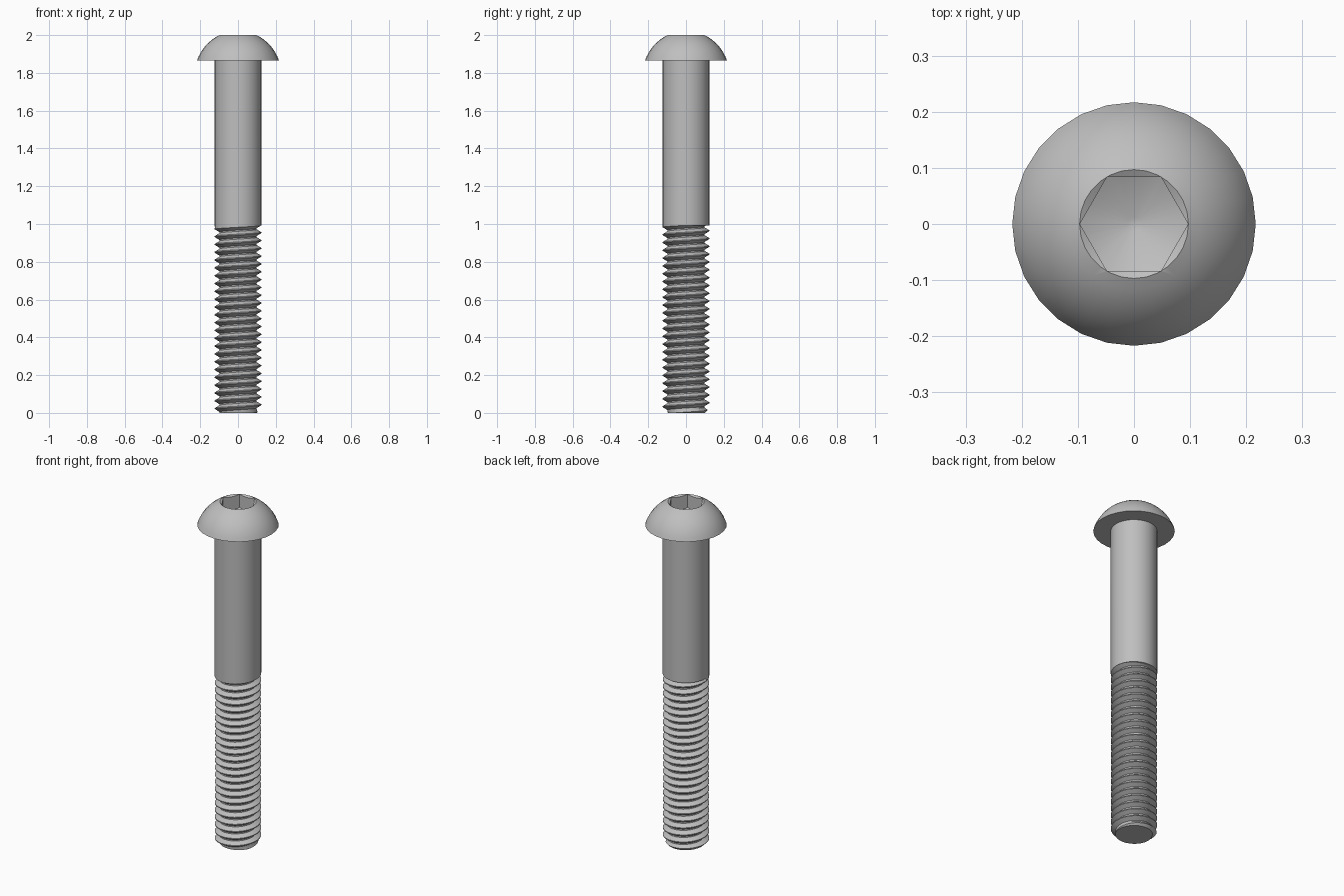
import bpy, bmesh
from math import sin, cos, pi, sqrt, tau, atan2

if "Cube" in bpy.data.objects:
    bpy.data.objects.remove(bpy.data.objects["Cube"], do_unlink=True)

SIDES = 28
PITCH = 0.0414
SHANK_R, ROOT_R = 0.124, 0.099
HEAD_R, HEAD_Z = 0.217, 1.865
SOCKET_R = 0.097
THREAD_TOP = 0.993

steel = bpy.data.materials.new("grey steel")
steel.use_nodes = True
colour = (0.52, 0.52, 0.52, 1)
steel.diffuse_color = colour
steel.node_tree.nodes["Principled BSDF"].inputs["Base Color"].default_value = colour


def finish(name, bm):
    bmesh.ops.recalc_face_normals(bm, faces=bm.faces)
    mesh = bpy.data.meshes.new(name)
    bm.to_mesh(mesh)
    bm.free()
    mesh.materials.append(steel)
    obj = bpy.data.objects.new(name, mesh)
    bpy.context.collection.objects.link(obj)
    return obj


def lathe(name, profile, sides=SIDES):
    """Closed solid turned from (radius, height) points, capped at both ends."""
    bm = bmesh.new()
    rings = [[bm.verts.new((r * cos(tau * i / sides), r * sin(tau * i / sides), z))
              for i in range(sides)] for r, z in profile]
    for a, b in zip(rings, rings[1:]):
        for i in range(sides):
            j = (i + 1) % sides
            bm.faces.new((a[i], a[j], b[j], b[i]))
    bm.faces.new(rings[0])
    bm.faces.new(rings[-1])
    return finish(name, bm)


def activate(obj):
    bpy.ops.object.select_all(action='DESELECT')
    obj.select_set(True)
    bpy.context.view_layer.objects.active = obj


def cut(obj, tool, operation):
    mod = obj.modifiers.new("cut", 'BOOLEAN')
    mod.operation, mod.object, mod.solver = operation, tool, 'EXACT'
    activate(obj)
    bpy.ops.object.modifier_apply(modifier=mod.name)
    bpy.data.objects.remove(tool, do_unlink=True)


# Domed head: arc centred on the axis, from the rim to the flat top
drop = 2 - HEAD_Z
rise = (HEAD_R**2 - SOCKET_R**2 - drop**2) / (2 * drop)
ball = sqrt(HEAD_R**2 + rise**2)
start, end = atan2(rise, HEAD_R), atan2(rise + drop, SOCKET_R)
arc = [start + (end - start) * k / 8 for k in range(9)]
head = lathe("head", [(ball * cos(t), HEAD_Z - rise + ball * sin(t)) for t in arc])

# Hexagonal socket with a drilled conical floor and a countersunk mouth
socket = lathe("socket_cutter", [(SOCKET_R - 0.0005, 1.87), (SOCKET_R - 0.0005, 2.1)], 6)
drill = lathe("drill_cutter", [(0.012, 1.882), (0.1, 1.922), (0.11, 2.2)])
cut(socket, drill, 'INTERSECT')
mouth = lathe("mouth_cutter", [(0.08, 1.99), (SOCKET_R, 2.0), (SOCKET_R, 2.05)])
cut(head, socket, 'DIFFERENCE')
cut(head, mouth, 'DIFFERENCE')

# Plain shank, its lower edge following the thread for half a turn
shank = lathe("shank", [(SHANK_R, THREAD_TOP), (SHANK_R, HEAD_Z)])
for v in shank.data.vertices:
    if v.co.z < 1:
        v.co.z += PITCH * min(0, atan2(v.co.y, v.co.x)) / tau

# Helical thread: flat crest, flank, flat root, flank
tooth = [(SHANK_R - 0.0005, 0), (SHANK_R - 0.0005, 0.12), (ROOT_R, 0.48), (ROOT_R, 0.64)]
bm = bmesh.new()
rows = []
for j in range(28 * SIDES):
    turn = j / SIDES
    row = []
    for r, offset in tooth:
        z = THREAD_TOP + PITCH * (turn - 26 + offset)
        r = min(r, max(0.09, 0.1 + z))
        row.append(bm.verts.new((r * cos(tau * turn), r * sin(tau * turn), z)))
    rows.append(row)
for j in range(len(rows) - SIDES - 1):
    a = rows[j] + [rows[j + SIDES][0]]
    b = rows[j + 1] + [rows[j + 1 + SIDES][0]]
    for k in range(4):
        bm.faces.new((a[k], b[k], b[k + 1], a[k + 1]))

# Trim the thread flat at the tip and just inside the shank
for height, direction in ((0, -1), (THREAD_TOP + 0.004, 1)):
    bmesh.ops.bisect_plane(bm, geom=bm.verts[:] + bm.edges[:] + bm.faces[:],
                           plane_co=(0, 0, height), plane_no=(0, 0, direction),
                           clear_outer=True)
    rim = [e for e in bm.edges if e.is_boundary
           and all(abs(v.co.z - height) < 1e-5 for v in e.verts)]
    bmesh.ops.holes_fill(bm, edges=rim, sides=0)
thread = finish("thread", bm)

for obj in (head, shank, thread):
    activate(obj)
    bpy.ops.object.shade_smooth_by_angle(angle=pi / 6)
